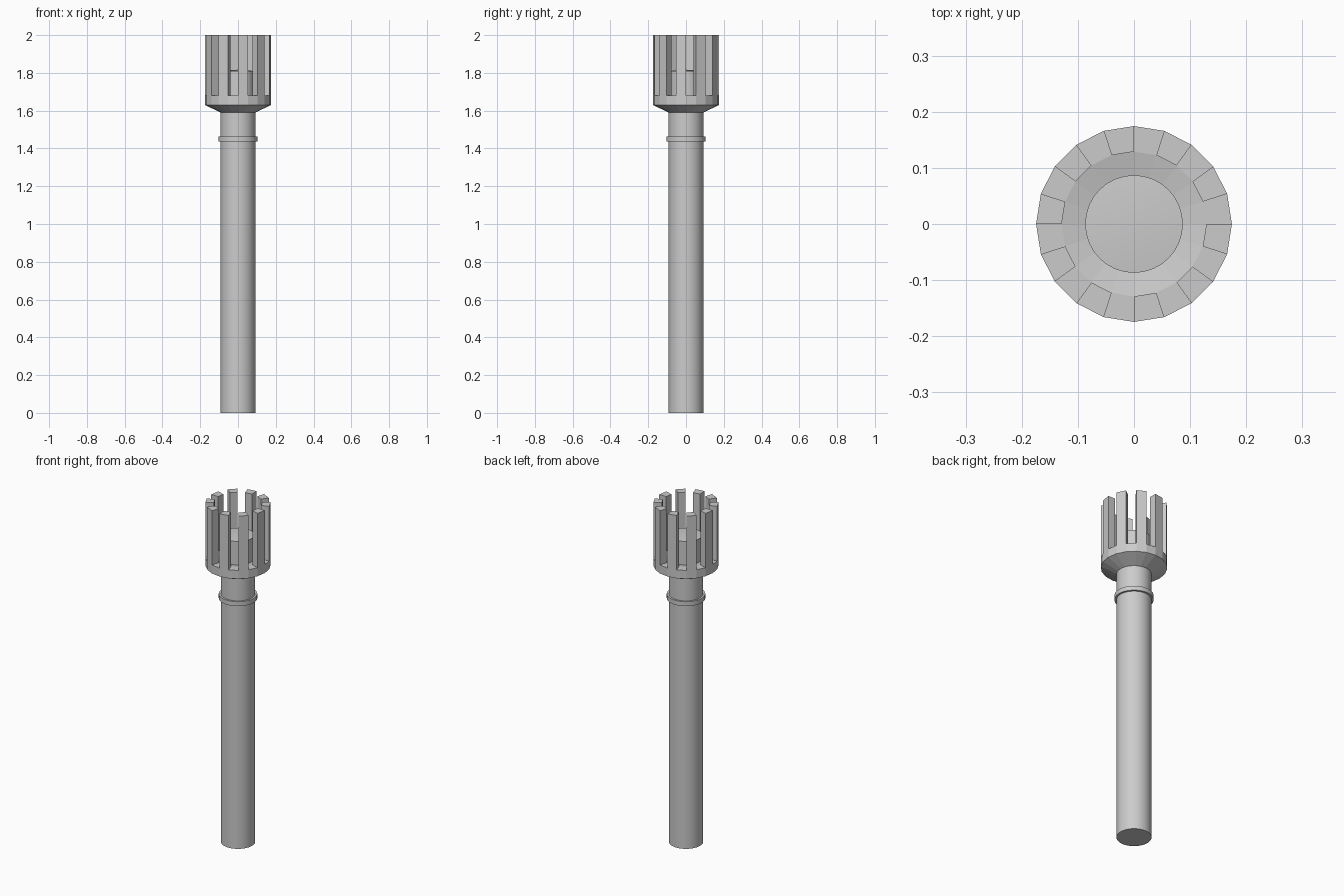
import bpy, bmesh
from math import cos, sin, tau, radians

if "Cube" in bpy.data.objects:
    bpy.data.objects.remove(bpy.data.objects["Cube"])


def lathe(name, profile, sides, smooth=True, closed=False, edit=None):
    """Revolve (radius, z) points around z; radius 0 makes a pole."""
    bm = bmesh.new()
    rings = []
    for r, z in profile:
        if r == 0:
            rings.append([bm.verts.new((0, 0, z))] * sides)
        else:
            rings.append([bm.verts.new((r * cos(tau * i / sides), r * sin(tau * i / sides), z))
                          for i in range(sides)])
    pairs = list(zip(rings, rings[1:]))
    if closed:
        pairs.append((rings[-1], rings[0]))
    bands = []
    for a, b in pairs:
        band = []
        for i in range(sides):
            j = (i + 1) % sides
            corners = list(dict.fromkeys((a[i], a[j], b[j], b[i])))
            band.append(bm.faces.new(corners))
        bands.append(band)
    if edit:
        edit(bm, bands)
    bmesh.ops.recalc_face_normals(bm, faces=bm.faces[:])
    mesh = bpy.data.meshes.new(name)
    bm.to_mesh(mesh)
    bm.free()
    obj = bpy.data.objects.new(name, mesh)
    bpy.context.collection.objects.link(obj)
    if smooth:
        bpy.ops.object.select_all(action='DESELECT')
        obj.select_set(True)
        bpy.context.view_layer.objects.active = obj
        bpy.ops.object.shade_smooth_by_angle(angle=radians(30))
    return obj


def raise_prongs(bm, bands):
    # every second face of the flat rim grows into a prong
    res = bmesh.ops.extrude_discrete_faces(bm, faces=bands[2][1::2])
    for v in {v for f in res["faces"] for v in f.verts}:
        v.co.z = 2.0


# Long round handle
lathe("shaft", [(0, 0), (0.092, 0), (0.092, 1.595), (0, 1.595)], 32)

# Thin band around the handle
lathe("collar_band", [(0.09, 1.436), (0.103, 1.436), (0.103, 1.462), (0.09, 1.462)], 32, closed=True)

# Flared 20-sided cup with ten upright prongs
lathe("pronged_cup",
      [(0.092, 1.59), (0.1745, 1.63), (0.1745, 1.68), (0.129, 1.68), (0.08, 1.67)],
      20, smooth=False, edit=raise_prongs)

# Core inside the cup, with a very slightly domed top
lathe("inner_core", [(0, 1.595), (0.087, 1.595), (0.087, 1.81), (0, 1.817)], 32)
